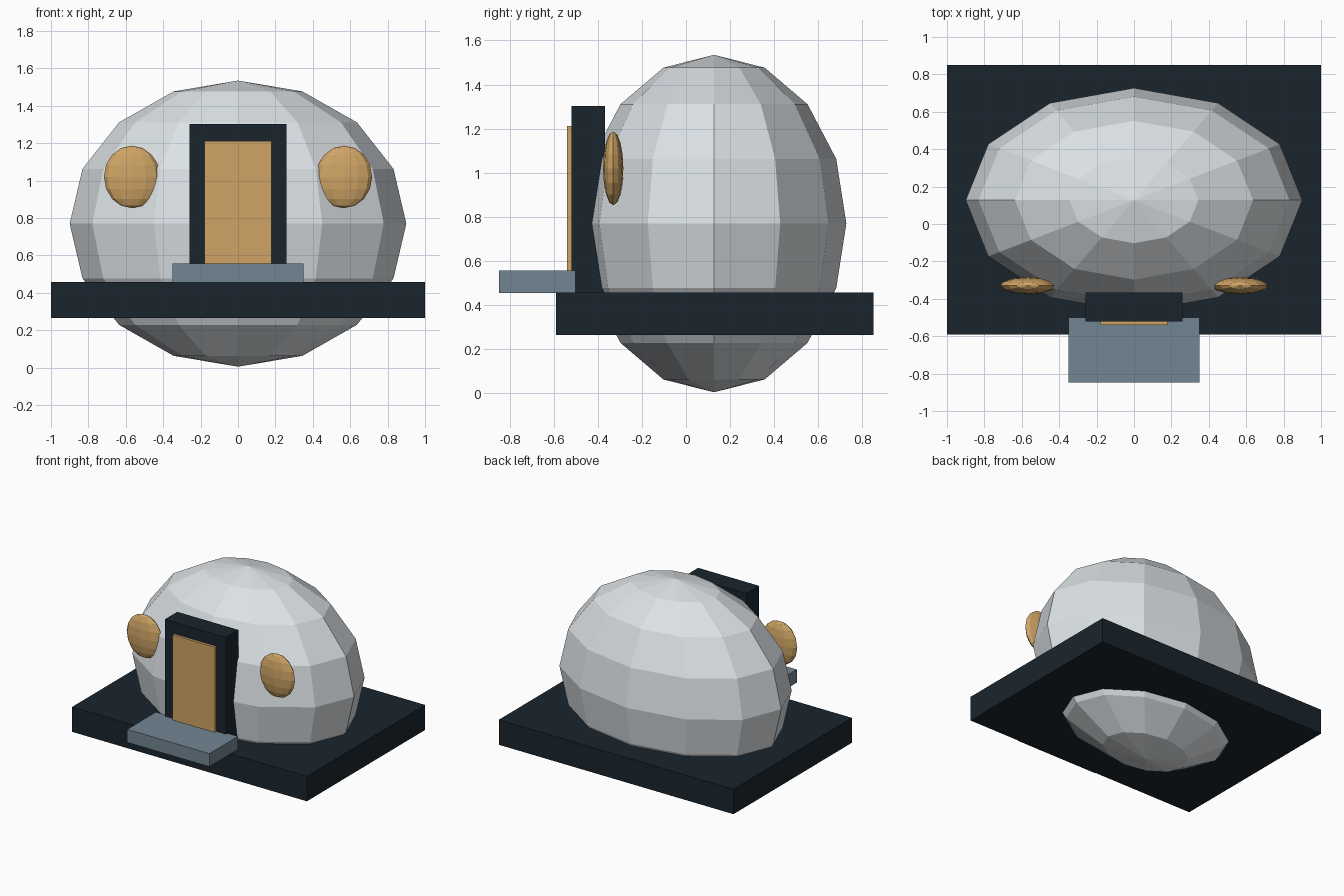
import bpy

if "Cube" in bpy.data.objects:
    bpy.data.objects.remove(bpy.data.objects["Cube"])


def material(name, rgb):
    m = bpy.data.materials.new(name)
    m.diffuse_color = (*rgb, 1)
    m.use_nodes = True
    m.node_tree.nodes["Principled BSDF"].inputs["Base Color"].default_value = m.diffuse_color
    return m


navy = material("dark_navy", (0.010, 0.018, 0.027))
amber = material("warm_amber", (0.62, 0.37, 0.13))
slate = material("slate", (0.17, 0.24, 0.29))
shell = material("pale_shell", (0.72, 0.76, 0.79))


def box(name, lo, hi, mat):
    centre = [(a + b) / 2 for a, b in zip(lo, hi)]
    bpy.ops.mesh.primitive_cube_add(size=1, location=centre)
    ob = bpy.context.object
    ob.name = name
    ob.scale = [b - a for a, b in zip(lo, hi)]
    ob.data.materials.append(mat)
    return ob


def ellipsoid(name, centre, radii, mat):
    bpy.ops.mesh.primitive_uv_sphere_add(segments=12, ring_count=8, radius=1, location=centre)
    ob = bpy.context.object
    ob.name = name
    ob.scale = radii
    ob.data.materials.append(mat)
    return ob


# Faceted dome, passing down through the base slab
ellipsoid("dome", (0, 0.127, 0.77), (0.9, 0.6, 0.765), shell)

# Base slab
box("base", (-1, -0.59, 0.265), (1, 0.85, 0.457), navy)

# Entrance: frame, door and step
box("door_frame", (-0.26, -0.52, 0.455), (0.26, -0.367, 1.302), navy)
box("door", (-0.18, -0.54, 0.53), (0.18, -0.50, 1.213), amber)
box("front_step", (-0.35, -0.848, 0.456), (0.35, -0.50, 0.557), slate)

# Round windows on both sides of the door
for side, sx in (("left", -1), ("right", 1)):
    ellipsoid(side + "_window", (sx * 0.567, -0.33, 1.02), (0.15, 0.046, 0.167), amber)
